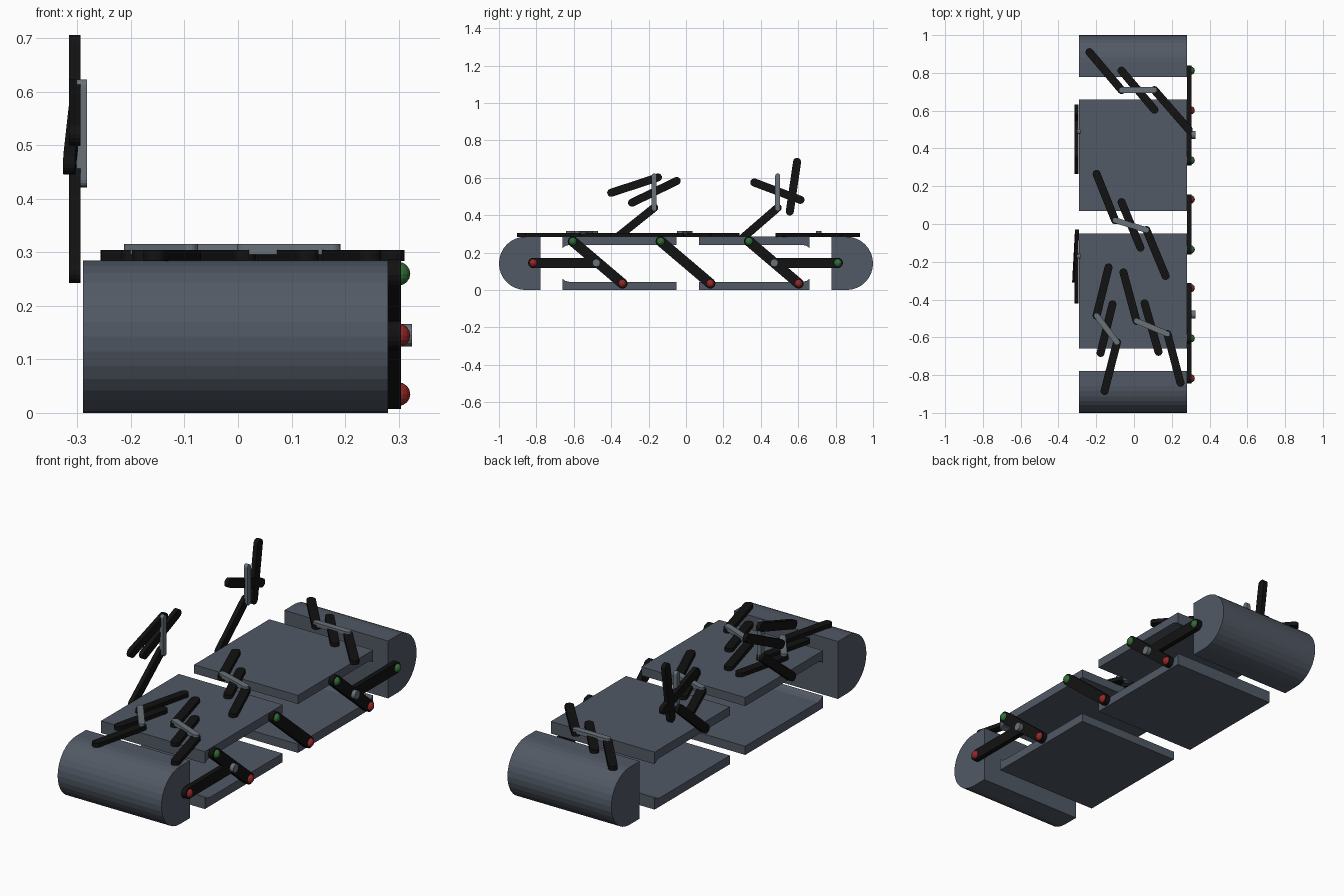
import bpy, bmesh, math
from mathutils import Vector

if "Cube" in bpy.data.objects:
    bpy.data.objects.remove(bpy.data.objects["Cube"])


def mat(name, c):
    m = bpy.data.materials.new(name)
    m.diffuse_color = (*c, 1)
    m.use_nodes = True
    m.node_tree.nodes["Principled BSDF"].inputs["Base Color"].default_value = m.diffuse_color
    return m


SLATE = mat("slate", (0.083, 0.1, 0.128))
BLACK = mat("black", (0.006, 0.006, 0.006))
GREY = mat("light_grey", (0.14, 0.17, 0.195))
RED = mat("red", (0.3, 0.02, 0.02))
GREEN = mat("green", (0.03, 0.16, 0.035))
X0, X1, H = -0.29, 0.28, 0.285


def prism(name, pts, offset, m):
    """Extrude a planar outline by the given offset vector."""
    bm = bmesh.new()
    f = bm.faces.new([bm.verts.new(p) for p in pts])
    r = bmesh.ops.extrude_face_region(bm, geom=[f])
    bmesh.ops.translate(bm, vec=offset,
                        verts=[v for v in r["geom"] if isinstance(v, bmesh.types.BMVert)])
    bmesh.ops.recalc_face_normals(bm, faces=bm.faces)
    me = bpy.data.meshes.new(name)
    bm.to_mesh(me)
    bm.free()
    me.materials.append(m)
    ob = bpy.data.objects.new(name, me)
    bpy.context.collection.objects.link(ob)
    return ob


def slab(name, yz):
    prism(name, [(X0, y, z) for y, z in yz], Vector((X1 - X0, 0, 0)), SLATE)


def rod(name, p, q, normal, width, thick, m):
    """Flat bar with round ends, from p to q, centred in thickness."""
    p, q, n = Vector(p), Vector(q), Vector(normal)
    d = (q - p).normalized()
    n = (n - d * n.dot(d)).normalized()
    s = n.cross(d)
    pts = []
    for c, a0 in ((q, -math.pi / 2), (p, math.pi / 2)):
        for i in range(9):
            a = a0 + math.pi * i / 8
            pts.append(c + (d * math.cos(a) + s * math.sin(a)) * width / 2 - n * thick / 2)
    prism(name, pts, n * thick, m)


# half-round end blocks and flat plates with a small fillet at the outer end
for s, inner, label in ((-1, 0.05, "front"), (1, 0.07, "back")):
    r = H / 2
    arc = [(s * (1 - r + r * math.cos(a)), r + r * math.sin(a))
           for a in [math.pi * (i / 16 - 0.5) for i in range(17)]]
    slab(label + "_end_block", arc + [(s * 0.777, H), (s * 0.777, 0)])
    prof = [(inner, 0), (0.66, 0), (0.66, 0.06), (0.645, 0.049), (0.62, 0.043), (inner, 0.043)]
    slab(label + "_bottom_plate", [(s * y, z) for y, z in prof])
    slab(label + "_top_plate", [(s * y, H - z) for y, z in prof])

# bars on the right side: (y, z) ends with the ball colour of each end
side = [((-0.817, 0.145), RED, (-0.48, 0.145), None),
        ((-0.605, 0.26), GREEN, (-0.34, 0.035), RED),
        ((-0.135, 0.26), GREEN, (0.13, 0.035), RED),
        ((0.337, 0.26), GREEN, (0.602, 0.035), RED),
        ((0.472, 0.145), None, (0.812, 0.145), GREEN)]
for a, ca, b, cb in side:
    rod("side_bar", (0.2925, *a), (0.2925, *b), (1, 0, 0), 0.055, 0.025, BLACK)
    for (y, z), c in ((a, ca), (b, cb)):
        if c:
            bpy.ops.mesh.primitive_uv_sphere_add(segments=16, ring_count=8, radius=0.022,
                                                 location=(0.3, y, z))
        else:
            bpy.ops.mesh.primitive_cylinder_add(vertices=16, radius=0.021, depth=0.04,
                                                location=(0.305, y, z),
                                                rotation=(0, math.pi / 2, 0))
        ob = bpy.context.object
        ob.name = "side_ball" if c else "side_peg"
        ob.data.materials.append(c or GREY)

# groups lying on top: outer bar, middle bar, outer bar; a link joins the outer bars
top = [[(-0.236, 0.91, -0.066, 0.709), (-0.066, 0.812, 0.108, 0.605), (0.108, 0.709, 0.29, 0.5)],
       [(-0.198, 0.265, -0.10, 0.02), (-0.066, 0.116, 0.034, -0.125), (0.066, -0.032, 0.167, -0.275)],
       [(-0.135, -0.23, -0.198, -0.485), (-0.114, -0.425, -0.177, -0.683), (-0.09, -0.626, -0.156, -0.884)],
       [(-0.056, -0.256, 0.013, -0.513), (0.056, -0.42, 0.13, -0.677), (0.177, -0.582, 0.246, -0.841)]]
for group in top:
    for x0, y0, x1, y1 in group:
        rod("top_bar", (x0, y0, 0.294), (x1, y1, 0.294), (0, 0, 1), 0.042, 0.021, BLACK)
    rod("top_link", (*group[0][2:], 0.306), (*group[2][:2], 0.306), (0, 0, 1), 0.03, 0.02, GREY)

# groups standing up on the left side
left = [((-0.305, -0.17, 0.44), (-0.305, -0.39, 0.264)),
        ((-0.305, -0.40, 0.52), (-0.305, -0.15, 0.602)),
        ((-0.315, -0.288, 0.467), (-0.302, -0.05, 0.583)),
        ((-0.305, 0.49, 0.44), (-0.305, 0.287, 0.264)),
        ((-0.305, 0.365, 0.575), (-0.305, 0.612, 0.482)),
        ((-0.305, 0.594, 0.685), (-0.305, 0.555, 0.42))]
for a, b in left:
    rod("left_bar", a, b, (1, 0, 0), 0.043, 0.022, BLACK)
for y in (-0.17, 0.49):
    rod("left_link", (-0.292, y, 0.435), (-0.292, y, 0.61), (1, 0, 0), 0.027, 0.02, GREY)
